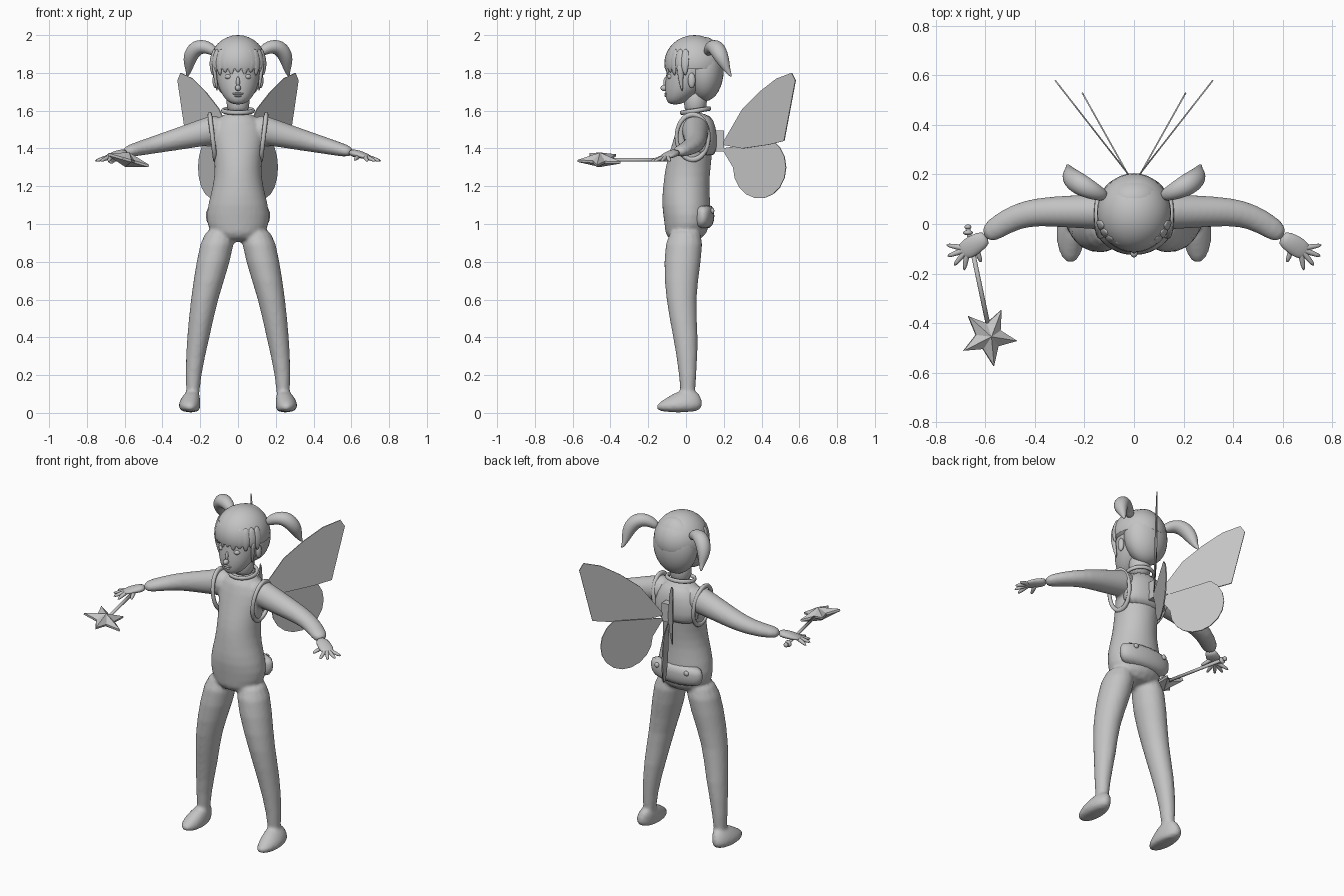
import bpy, bmesh, math
from mathutils import Vector, Matrix

cube = bpy.data.objects.get("Cube")
if cube:
    bpy.data.objects.remove(cube, do_unlink=True)

grey = bpy.data.materials.new("plain_grey")
grey.use_nodes = True
grey.diffuse_color = (0.55, 0.55, 0.55, 1)
grey.node_tree.nodes["Principled BSDF"].inputs["Base Color"].default_value = grey.diffuse_color
SIDES = {"left": 1, "right": -1}


def finish(name, bm, rounding=0, smooth=True):
    """Turn a bmesh into a named grey object, optionally rounded by subdivision."""
    bmesh.ops.recalc_face_normals(bm, faces=bm.faces)
    for face in bm.faces:
        face.smooth = smooth
    mesh = bpy.data.meshes.new(name)
    bm.to_mesh(mesh)
    bm.free()
    mesh.materials.append(grey)
    obj = bpy.data.objects.new(name, mesh)
    bpy.context.collection.objects.link(obj)
    if rounding:
        modifier = obj.modifiers.new("rounding", "SUBSURF")
        modifier.levels = modifier.render_levels = rounding
    return obj


def oval(centre, across, along, count=16):
    """Ring of points, slightly enlarged to offset the rounding."""
    angles = [math.tau * i / count for i in range(count)]
    return [centre + (across * math.cos(a) + along * math.sin(a)) * 1.03 for a in angles]


def skin(bm, rings, side=1):
    """Closed skin over successive rings, mirrored in x for the right side."""
    loops = [[bm.verts.new((side * p.x, p.y, p.z)) for p in ring] for ring in rings]
    for low, high in zip(loops, loops[1:]):
        for i in range(len(low)):
            bm.faces.new((low[i - 1], low[i], high[i], high[i - 1]))
    bm.faces.new(loops[0])
    bm.faces.new(loops[-1])


def stack(bm, base, step, rows, side=1):
    """Level rings at even heights: x, y, half width, half depth."""
    skin(bm, [oval(Vector((x, y, base + step * i)), Vector((width, 0, 0)), Vector((0, depth, 0)))
              for i, (x, y, width, depth) in enumerate(rows)], side)


def central_stack(bm, base, step, rows):
    """Level rings on the middle line: y, half width, half depth."""
    stack(bm, base, step, [(0, *row) for row in rows])


def tube(bm, path, widths, heights, side=1, up=(0, 0, 1)):
    """Oval rings across a path."""
    points = [Vector(p) for p in path]
    rings = []
    for i, (point, width, height) in enumerate(zip(points, widths, heights)):
        ahead = points[min(i + 1, len(points) - 1)] - points[max(i - 1, 0)]
        across = ahead.cross(Vector(up)).normalized()
        rings.append(oval(point, across * width, across.cross(ahead).normalized() * height))
    skin(bm, rings, side)


def ball(name, location, size, floor=None):
    """Ellipsoid, optionally cut off level below a floor height."""
    bm = bmesh.new()
    place = Matrix.Translation(location) @ Matrix.Diagonal((*size, 1))
    bmesh.ops.create_uvsphere(bm, u_segments=32, v_segments=16, radius=1, matrix=place)
    if floor:
        bmesh.ops.bisect_plane(bm, geom=bm.verts[:] + bm.edges[:] + bm.faces[:],
                               plane_co=(0, 0, floor), plane_no=(0, 0, 1), clear_inner=True)
        bmesh.ops.holes_fill(bm, edges=bm.edges)
    return finish(name, bm)


def band(name, location, rotation, scale):
    """Rounded fabric edge in the shape of a stretched ring."""
    bpy.ops.mesh.primitive_torus_add(major_segments=32, minor_segments=8, major_radius=0.1,
                                     minor_radius=0.012, location=location, rotation=rotation)
    obj = bpy.context.object
    obj.name = name
    obj.scale = scale
    bpy.ops.object.shade_smooth()
    obj.data.materials.append(grey)


# Bodysuit: torso, legs, feet and sleeves fused into one skin
bm = bmesh.new()
central_stack(bm, 0.9, 0.1, [(-0.01, 0.12, 0.1), (0.01, 0.17, 0.12), (0, 0.16, 0.13),
                             (0, 0.13, 0.12), (0.01, 0.12, 0.12), (0.03, 0.13, 0.11),
                             (0.05, 0.15, 0.1), (0.05, 0.08, 0.07)])
leg = [(0.09, 0, 0.09), (0.13, -0.02, 0.09), (0.18, -0.03, 0.07),
       (0.21, 0, 0.06), (0.24, 0.01, 0.04), (0.24, 0.01, 0.03)]
foot = [(0.25, -0.04, 0.05, 0.11), (0.26, -0.04, 0.06, 0.13),
        (0.25, -0.01, 0.05, 0.09), (0.24, 0.01, 0.03, 0.05)]
reach = [0.07 + 0.09 * i for i in range(7)]
arm = [(x, 0.05 - 2 * max(0, x - 0.38) ** 2, 1.53 - x / 4) for x in reach]
for side in SIDES.values():
    stack(bm, 1, -0.2, [(x, y, r, r * 1.1) for x, y, r in leg], side)
    stack(bm, 0, 0.04, foot, side)
    tube(bm, arm, [0.08 - 0.06 * x for x in reach], [0.09 - 0.1 * x for x in reach], side)
body = finish("bodysuit", bm, 1)
fuse = body.modifiers.new("fuse", "REMESH")
fuse.mode = "VOXEL"
fuse.voxel_size = 0.01
fuse.use_smooth_shade = True
soften = body.modifiers.new("soften", "SMOOTH")
soften.iterations = 5

# Hands: palm, four fingers fanned evenly and a thumb
knuckles = Vector((0.67, -0.1, 1.36))
thumb_root = Vector((0.64, -0.09, 1.36))
for label, side in SIDES.items():
    bm = bmesh.new()
    tube(bm, [(0.59, -0.05, 1.38), (0.64, -0.08, 1.37), knuckles, (0.7, -0.12, 1.35)],
         [0.03, 0.04, 0.04, 0.03], [0.02, 0.02, 0.015, 0.01], side)
    for finger in range(5):
        turn = math.radians(10 - 30 * finger)
        root, length = (thumb_root, 0.07) if finger == 4 else (knuckles, 0.09)
        heading = Vector((math.cos(turn), math.sin(turn), -0.3)) * length
        taper = [0.013, 0.011, 0.007]
        tube(bm, [root, root + heading / 2, root + heading], taper, taper, side)
    finish(label + "_hand", bm, 1)

# Neck, head and face
bm = bmesh.new()
central_stack(bm, 1.58, 0.07, [(0.05, 0.06, 0.06)] * 3)
finish("neck", bm, 1)
bm = bmesh.new()
central_stack(bm, 1.63, 0.06, [(-0.06, 0.04, 0.04), (-0.02, 0.09, 0.09), (0.01, 0.11, 0.12),
                               (0.03, 0.12, 0.13), (0.03, 0.12, 0.13), (0.03, 0.09, 0.1)])
finish("head", bm, 2)
ball("nose", (0, -0.115, 1.72), (0.015, 0.02, 0.016))
ball("nose_bridge", (0, -0.105, 1.75), (0.01, 0.015, 0.03))
ball("upper_lip", (0, -0.105, 1.69), (0.03, 0.01, 0.006))
ball("lower_lip", (0, -0.105, 1.678), (0.02, 0.01, 0.006))
for label, side in SIDES.items():
    ball(label + "_eye", (side * 0.05, -0.08, 1.78), (0.02, 0.02, 0.015))
    ball(label + "_ear", (side * 0.12, 0.03, 1.76), (0.015, 0.02, 0.04))

# Hair: crown, nape, fringe of locks, side locks and bunches
ball("hair_crown", (0, 0.045, 1.85), (0.15, 0.16, 0.15), floor=1.82)
ball("hair_nape", (0, 0.1, 1.82), (0.135, 0.1, 0.17))
bm = bmesh.new()
for lock in range(-5, 6):
    turn = math.radians(lock * 14)
    out = Vector((math.sin(turn), -math.cos(turn), 0))
    crown = Vector((0, 0.045, 0))
    drop = 1.8 - 0.015 * (lock % 2)
    path = [crown + out * spread + Vector((0, 0, height)) for spread, height
            in zip((0.13, 0.15, 0.15, 0.14), (1.93, 1.87, 1.83, drop))]
    tube(bm, path, [0.015, 0.023, 0.02, 0.005], [0.008] * 4, up=out)
finish("fringe", bm, 1)
bunch = [(0.11, 0.11, 1.9), (0.16, 0.13, 1.94), (0.22, 0.16, 1.94),
         (0.26, 0.19, 1.88), (0.26, 0.22, 1.81), (0.27, 0.24, 1.78)]
bunch_sizes = [0.02, 0.035, 0.045, 0.04, 0.015, 0.005]
for label, side in SIDES.items():
    bm = bmesh.new()
    tube(bm, bunch, bunch_sizes, bunch_sizes, side, up=(-0.6, 0.8, 0))
    finish(label + "_bunch", bm, 2)
    bm = bmesh.new()
    tube(bm, [(0.13, -0.03, 1.85), (0.12, -0.03, 1.78), (0.11, -0.02, 1.7)],
         [0.02, 0.015, 0.004], [0.01, 0.01, 0.004], side, up=(1, 0, 0))
    finish(label + "_side_lock", bm, 1)

# Harness: back yoke, collar, armhole bands and wing mount
bm = bmesh.new()
central_stack(bm, 1.35, 0.08, [(0.09, 0.14, 0.07), (0.09, 0.14, 0.075),
                               (0.08, 0.13, 0.08), (0.06, 0.08, 0.07)])
finish("back_yoke", bm, 1)
band("collar", (0, 0.05, 1.6), (0.15, 0, 0), (0.8, 0.75, 1))
for label, side in SIDES.items():
    band(label + "_armhole_band", (side * 0.135, 0.035, 1.46),
         (0, math.pi / 2 + side * 0.12, 0), (1.2, 0.85, 1))
bm = bmesh.new()
mount = Matrix.Translation((0, 0.175, 1.44)) @ Matrix.Diagonal((0.05, 0.05, 0.11, 1))
bmesh.ops.create_cube(bm, size=1, matrix=mount)
finish("wing_mount", bm, smooth=False)

# Buttoned flap across the seat
bm = bmesh.new()
central_stack(bm, 0.97, 0.045, [(0.08, 0.14, 0.05), (0.09, 0.17, 0.06),
                                (0.09, 0.17, 0.06), (0.09, 0.16, 0.055)])
finish("seat_flap", bm, 1)
for label, side in SIDES.items():
    ball(label + "_flap_button", (side * 0.1, 0.14, 1.07), (0.015, 0.01, 0.015))

# Wings: a pointed upper blade and a rounded lower lobe, swept back and outward
upper = [(0.19, 1.42), (0.3, 1.61), (0.39, 1.7), (0.48, 1.77), (0.56, 1.8),
         (0.58, 1.76), (0.52, 1.44), (0.44, 1.42), (0.3, 1.4)]
lobe_angles = [math.radians(60 - 20 * i) for i in range(13)]
lower = [(0.19, 1.4)] + [(0.39 + 0.14 * math.cos(a), 1.3 + 0.165 * math.sin(a))
                         for a in lobe_angles]
for label, side in SIDES.items():
    for part, outline, spread in (("upper", upper, 0.78), ("lower", lower, 0.56)):
        bm = bmesh.new()
        bm.faces.new([bm.verts.new((side * (0.03 + (y - 0.21) * spread), y, z))
                      for y, z in outline])
        wing = finish(label + "_" + part + "_wing", bm, smooth=False)
        sheet = wing.modifiers.new("thickness", "SOLIDIFY")
        sheet.thickness = 0.006
        sheet.offset = 0

# Wand: shaft, end knobs and a tilted faceted star
bm = bmesh.new()
tube(bm, [(-0.67, -0.02, 1.34), (-0.59, -0.4, 1.34)], [0.009] * 2, [0.009] * 2)
finish("wand_shaft", bm)
ball("wand_knob", (-0.67, -0.035, 1.34), (0.02, 0.01, 0.02))
ball("wand_end", (-0.67, -0.012, 1.34), (0.014, 0.01, 0.014))
bm = bmesh.new()
top, bottom = [bm.verts.new((0, 0, h)) for h in (0.04, -0.04)]
rim = []
for i in range(10):
    turn = math.radians(36 * i - 80)
    radius = 0.055 if i % 2 else 0.12
    rim.append([bm.verts.new((radius * math.cos(turn), radius * math.sin(turn), h))
                for h in (0.006, -0.006)])
for i, (high, low) in enumerate(rim):
    last_high, last_low = rim[i - 1]
    bm.faces.new((last_high, high, top))
    bm.faces.new((low, last_low, bottom))
    bm.faces.new((last_high, last_low, low, high))
star = finish("wand_star", bm, smooth=False)
star.location = (-0.586, -0.455, 1.34)
star.rotation_euler = (0, 0.28, 0)
